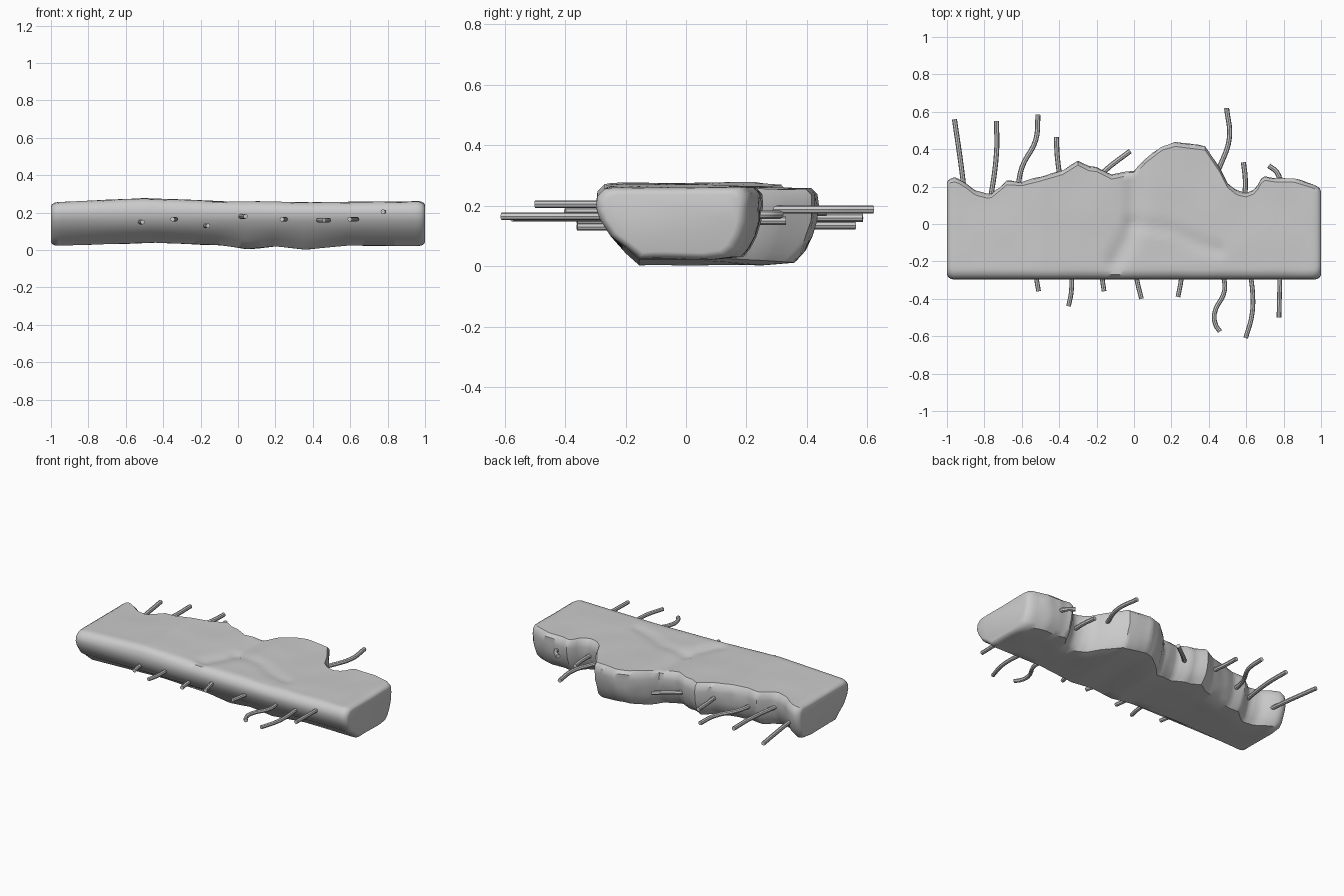
import bpy, bmesh, math
from mathutils import Vector, noise

if "Cube" in bpy.data.objects:
    bpy.data.objects.remove(bpy.data.objects["Cube"])


def lerp(table, x):
    if x <= table[0][0]:
        return table[0][1]
    for (a, p), (b, q) in zip(table, table[1:]):
        if x <= b:
            return p + (q - p) * (x - a) / (b - a)
    return table[-1][1]


def seg_dist(p, path):
    best = 9
    for a, b in zip(path, path[1:]):
        a, b = Vector(a), Vector(b)
        t = max(0, min(1, (p - a).dot(b - a) / (b - a).length_squared))
        best = min(best, (p - a - (b - a) * t).length)
    return best


# Broken back outline, and top / bottom heights along the length
BACK = [(-1, .25), (-.95, .25), (-.9, .22), (-.85, .18), (-.77, .16), (-.72, .2), (-.68, .235),
        (-.6, .23), (-.5, .255), (-.38, .29), (-.3, .34), (-.24, .31), (-.2, .305), (-.12, .265),
        (-.05, .28), (0, .285), (.06, .35), (.15, .42), (.22, .44), (.38, .42), (.42, .36),
        (.46, .3), (.5, .22), (.55, .18), (.6, .17), (.65, .19), (.69, .26), (.75, .25),
        (.85, .25), (.95, .22), (1, .2)]
TOP = [(-1, .255), (-.5, .277), (-.1, .262), (.05, .26), (.4, .255), (.7, .258), (1, .262)]
BOTTOM = [(-1, .022), (-.45, .04), (-.1, .027), (.05, .006), (.2, .02), (.36, .003), (.6, .025), (1, .022)]
CRACK = [(0, .3), (0, .05), (-.02, -.05), (-.1, -.2)]
CRACK_SIDE = [(-.01, 0), (.2, -.03), (.32, -.1), (.45, -.14)]


def section(x):
    back, top, bot = lerp(BACK, x), lerp(TOP, x), lerp(BOTTOM, x)
    pts = [(-.155, bot), (-.2, bot + .04), (-.25, .1), (-.285, .155), (-.298, .195), (-.293, top - .03), (-.27, top - .006)]
    n = 22
    for i in range(n):
        y = -.245 + (back - .025 + .245) * i / (n - 1)
        p = Vector((x, y))
        dip = .016 * math.exp(-(seg_dist(p, CRACK) / .05) ** 2)
        dip += .009 * math.exp(-(seg_dist(p, CRACK_SIDE) / .035) ** 2)
        pts.append((y, top - dip + .004 * noise.noise(Vector((x * 5, y * 5, 0)))))
    for d, z in ((.003, top - .02), (0, top - .055), (.005, .15), (.02, .1), (.04, bot + .035), (.065, bot + .008)):
        k = .012 * noise.noise(Vector((x * 9, z * 14, 3)))
        pts.append((back - d - abs(k), z))
    for i in range(1, 6):
        y = back - .09 + (-.155 - back + .09) * i / 6
        pts.append((y, max(.002, bot + .005 * noise.noise(Vector((x * 5, y * 5, 7))))))
    return pts


# Concrete slab: cross-sections bridged along x, with rounded ends
bm = bmesh.new()
stations = [(-1, .9), (-.995, .95), (-.98, .985)]
stations += [(-.96 + .02 * i, 1) for i in range(97)]
stations += [(.98, .985), (.995, .95), (1, .9)]
rings = []
for x, s in stations:
    pts = section(x)
    cy, cz = (lerp(BACK, x) - .29) / 2, .14
    inset = (1 - s) * .3
    ring = []
    for y, z in pts:
        r = math.hypot((y - cy) / .27, (z - cz) / .12)
        ring.append(bm.verts.new((x, y - inset * (y - cy) / .27, z - inset * .8 * (z - cz) / .12)))
    rings.append(ring)
for a, b in zip(rings, rings[1:]):
    for i in range(len(a)):
        j = (i + 1) % len(a)
        bm.faces.new((a[i], a[j], b[j], b[i]))
bm.faces.new(rings[0])
bm.faces.new(rings[-1])
bmesh.ops.recalc_face_normals(bm, faces=bm.faces[:])
mesh = bpy.data.meshes.new("concrete_slab")
bm.to_mesh(mesh)
bm.free()
slab = bpy.data.objects.new("concrete_slab", mesh)
bpy.context.collection.objects.link(slab)


def shade(ob):
    bpy.ops.object.select_all(action='DESELECT')
    ob.select_set(True)
    bpy.context.view_layer.objects.active = ob
    if ob.type == 'CURVE':
        bpy.ops.object.convert(target='MESH')
    bpy.ops.object.shade_smooth_by_angle(angle=math.radians(40))


shade(slab)


def rebar(name, z, path, r=.0125):
    cu = bpy.data.curves.new(name, 'CURVE')
    cu.dimensions = '3D'
    cu.bevel_depth, cu.bevel_resolution = r, 2
    cu.use_fill_caps = True
    cu.resolution_u = 5
    sp = cu.splines.new('BEZIER')
    sp.bezier_points.add(len(path) - 1)
    for bp, (x, y) in zip(sp.bezier_points, path):
        bp.co = (x, y, z)
        bp.handle_left_type = bp.handle_right_type = 'AUTO'
    ob = bpy.data.objects.new(name, cu)
    bpy.context.collection.objects.link(ob)
    shade(ob)


# Bent reinforcing bars on the front edge
front = [
    (.15, [(-.525, -.22), (-.52, -.3), (-.51, -.36)]),
    (.165, [(-.335, -.22), (-.335, -.36), (-.35, -.44)]),
    (.13, [(-.18, -.2), (-.17, -.29), (-.16, -.36)]),
    (.18, [(0, -.22), (.02, -.32), (.04, -.4)]),
    (.165, [(.26, -.22), (.252, -.3), (.235, -.39)]),
    (.16, [(.46, -.22), (.485, -.35), (.43, -.48), (.437, -.54), (.46, -.575)]),
    (.165, [(.615, -.22), (.635, -.38), (.63, -.49), (.597, -.61)]),
    (.205, [(.782, -.22), (.775, -.5)])]
for i, (z, path) in enumerate(front):
    rebar(f"front_rebar_{i + 1}", z, path)

# Bent reinforcing bars on the broken back edge
back = [
    (.135, [(-.9, .1), (-.92, .28), (-.96, .56)]),
    (.17, [(-.775, .08), (-.735, .38), (-.735, .55)]),
    (.16, [(-.625, .15), (-.6, .3), (-.525, .45), (-.513, .585)]),
    (.18, [(-.385, .18), (-.41, .36), (-.415, .465)]),
    (.155, [(-.22, .22), (-.15, .29), (-.02, .39)]),
    (.187, [(.4, .18), (.46, .31), (.51, .46), (.495, .62)]),
    (.15, [(.59, .1), (.595, .24), (.585, .33)]),
    (.17, [(.79, .18), (.765, .275), (.72, .312)])]
for i, (z, path) in enumerate(back):
    rebar(f"back_rebar_{i + 1}", z, path, .0135)
